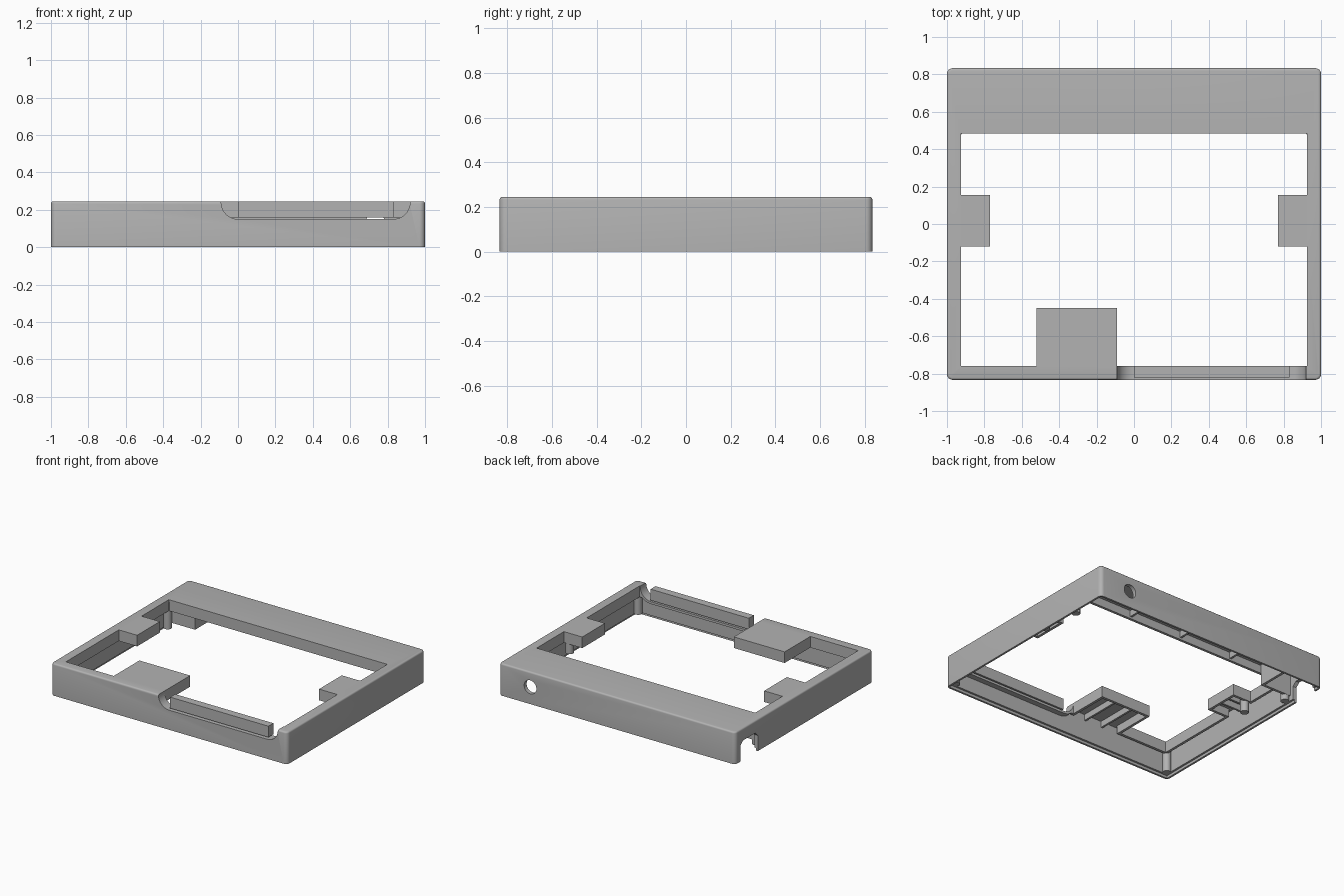
import bpy, bmesh, math
from mathutils import Vector

cube = bpy.data.objects.get("Cube")
if cube:
    bpy.data.objects.remove(cube, do_unlink=True)

grey = bpy.data.materials.new("plain_grey")
grey.use_nodes = True
COLOUR = (0.45, 0.45, 0.45, 1)
grey.diffuse_color = COLOUR
grey.node_tree.nodes["Principled BSDF"].inputs["Base Color"].default_value = COLOUR

HX, HY, TOP = 1.0, 0.833, 0.245
ROOF, SKIRT, FLOOR = 0.222, 0.16, 0.15


def finish(name, bm):
    bmesh.ops.recalc_face_normals(bm, faces=bm.faces[:])
    mesh = bpy.data.meshes.new(name)
    bm.to_mesh(mesh)
    bm.free()
    mesh.materials.append(grey)
    obj = bpy.data.objects.new(name, mesh)
    bpy.context.collection.objects.link(obj)
    return obj


def prism(name, outline, low, high, axis="z"):
    """Extrude a 2D outline along z, y or x."""
    place = {"z": lambda a, b, h: (a, b, h),
             "y": lambda a, b, h: (a, h, b),
             "x": lambda a, b, h: (h, a, b)}[axis]
    bm = bmesh.new()
    face = bm.faces.new([bm.verts.new(place(a, b, low)) for a, b in outline])
    new = bmesh.ops.extrude_face_region(bm, geom=[face])["geom"]
    shift = Vector(place(0, 0, high - low))
    bmesh.ops.translate(bm, vec=shift, verts=[g for g in new if isinstance(g, bmesh.types.BMVert)])
    return finish(name, bm)


def rect(x0, x1, y0, y1):
    return [(x0, y0), (x1, y0), (x1, y1), (x0, y1)]


def box(name, x0, x1, y0, y1, z0, z1):
    return prism(name, rect(x0, x1, y0, y1), z0, z1)


def circle(cx, cy, r, n=32):
    return [(cx + r * math.cos(math.tau * i / n), cy + r * math.sin(math.tau * i / n)) for i in range(n)]


def offset(points, d):
    """Grow a counter-clockwise, right-angled outline outward."""
    out = []
    for i, p in enumerate(points):
        p = Vector(p)
        a = (p - Vector(points[i - 1])).normalized()
        b = (Vector(points[(i + 1) % len(points)]) - p).normalized()
        out.append((p.x + d * (a.y + b.y), p.y - d * (a.x + b.x)))
    return out


def notch_outline(grow):
    """Slot with rounded lower corners, open at the top."""
    x0, x1, r, n = -0.09 - grow, 0.92 + grow, 0.09 + grow, 10
    z = FLOOR - grow + r
    high = 0.3 if grow == 0 else TOP - 0.012
    pts = [(x0, high)]
    for cx, start in ((x0 + r, math.pi), (x1 - r, 1.5 * math.pi)):
        for i in range(n + 1):
            t = start + i * math.pi / 2 / n
            pts.append((cx + r * math.cos(t), z + r * math.sin(t)))
    return pts + [(x1, high)]


def boolean(target, tool, operation):
    mod = target.modifiers.new("boolean", "BOOLEAN")
    mod.operation, mod.solver, mod.object = operation, "EXACT", tool
    bpy.context.view_layer.objects.active = target
    bpy.ops.object.modifier_apply(modifier=mod.name)
    bpy.data.objects.remove(tool, do_unlink=True)


# Outer block with rounded corners and a softened top edge
bm = bmesh.new()
bmesh.ops.create_cube(bm, size=1)
for v in bm.verts:
    v.co = (v.co.x * 2 * HX, v.co.y * 2 * HY, (v.co.z + 0.5) * TOP)
upright = [e for e in bm.edges if abs(e.verts[0].co.z - e.verts[1].co.z) > 0.1]
bmesh.ops.bevel(bm, geom=upright, offset=0.03, segments=6, profile=0.5, affect="EDGES")
rim = [e for e in bm.edges if all(v.co.z > TOP - 0.001 for v in e.verts)]
bmesh.ops.bevel(bm, geom=rim, offset=0.012, segments=3, profile=0.5, affect="EDGES")
shell = finish("case_shell", bm)

# Hollow underside with a stepped lower rim
boolean(shell, box("cavity", -0.97, 0.97, -HY + 0.03, HY - 0.03, -0.1, ROOF), "DIFFERENCE")
boolean(shell, box("rim_step", -0.985, 0.985, -HY + 0.015, HY - 0.015, -0.1, 0.02), "DIFFERENCE")

# Window with two side tabs and one front tab, edged by a skirt
left = [(-0.925, 0.485), (-0.925, 0.155), (-0.77, 0.155), (-0.77, -0.12), (-0.925, -0.12), (-0.925, -0.76)]
tab = [(-0.52, -0.76), (-0.52, -0.45), (-0.09, -0.45), (-0.09, -0.76)]
window = left + tab + [(-x, y) for x, y in reversed(left)]
boolean(shell, prism("skirt", offset(window, 0.02), SKIRT, TOP - 0.005), "UNION")
boolean(shell, prism("notch_wall", notch_outline(0.018), -0.815, -0.75, "y"), "UNION")
boolean(shell, prism("window_cut", window, -0.2, 0.4), "DIFFERENCE")
boolean(shell, prism("notch_cut", notch_outline(0), -0.9, -0.755, "y"), "DIFFERENCE")

# Round port in the back wall, cable opening in the right wall
boolean(shell, prism("port_cut", circle(0.735, 0.13, 0.052), 0.75, 0.9, "y"), "DIFFERENCE")
arch = [(0.56, -0.1), (0.77, -0.1), (0.77, 0.12), (0.74, 0.15), (0.59, 0.15), (0.56, 0.12)]
boolean(shell, prism("cable_cut", arch, -1.1, -0.95, "x"), "DIFFERENCE")
shell.name = "case_shell"

# Bar sitting in the front notch
bar = box("notch_bar", 0.0, 0.832, -0.82, -0.76, SKIRT, TOP)

# Guard plates around the cable opening
box("cable_guard_front", -0.975, -0.72, 0.51, 0.53, 0.06, ROOF + 0.005)
box("cable_guard_side", -0.74, -0.72, 0.53, 0.81, 0.06, ROOF + 0.005)

# Screw posts and stiffening ribs, mirrored left and right
for side, label in ((1, "left"), (-1, "right")):
    for spot, x, y, low in (("front", 0.955, -0.785, 0.02), ("tab", 0.9, 0.12, 0.08),
                            ("back", 0.945, 0.5, 0.02)):
        prism(f"{label}_{spot}_post", circle(side * x, y, 0.03, 20), low, ROOF + 0.005)
    for y in (-0.02, 0.06):
        a, b = sorted((side * 0.78, side * 0.975))
        box(f"{label}_tab_rib", a, b, y, y + 0.015, 0.175, ROOF + 0.005)
for x in (-0.39, -0.24):
    box("front_tab_rib", x, x + 0.015, -0.81, -0.46, 0.175, ROOF + 0.005)
for x in (-0.45, 0.0, 0.45):
    box("back_rib", x - 0.008, x + 0.008, 0.5, 0.81, 0.175, ROOF + 0.005)

# Smooth the rounded surfaces, keep real edges sharp
bpy.ops.object.select_all(action="DESELECT")
for obj in bpy.context.collection.objects:
    if obj.type == "MESH" and (obj == shell or "post" in obj.name):
        obj.select_set(True)
bpy.context.view_layer.objects.active = shell
bpy.ops.object.shade_smooth_by_angle(angle=math.radians(32))
